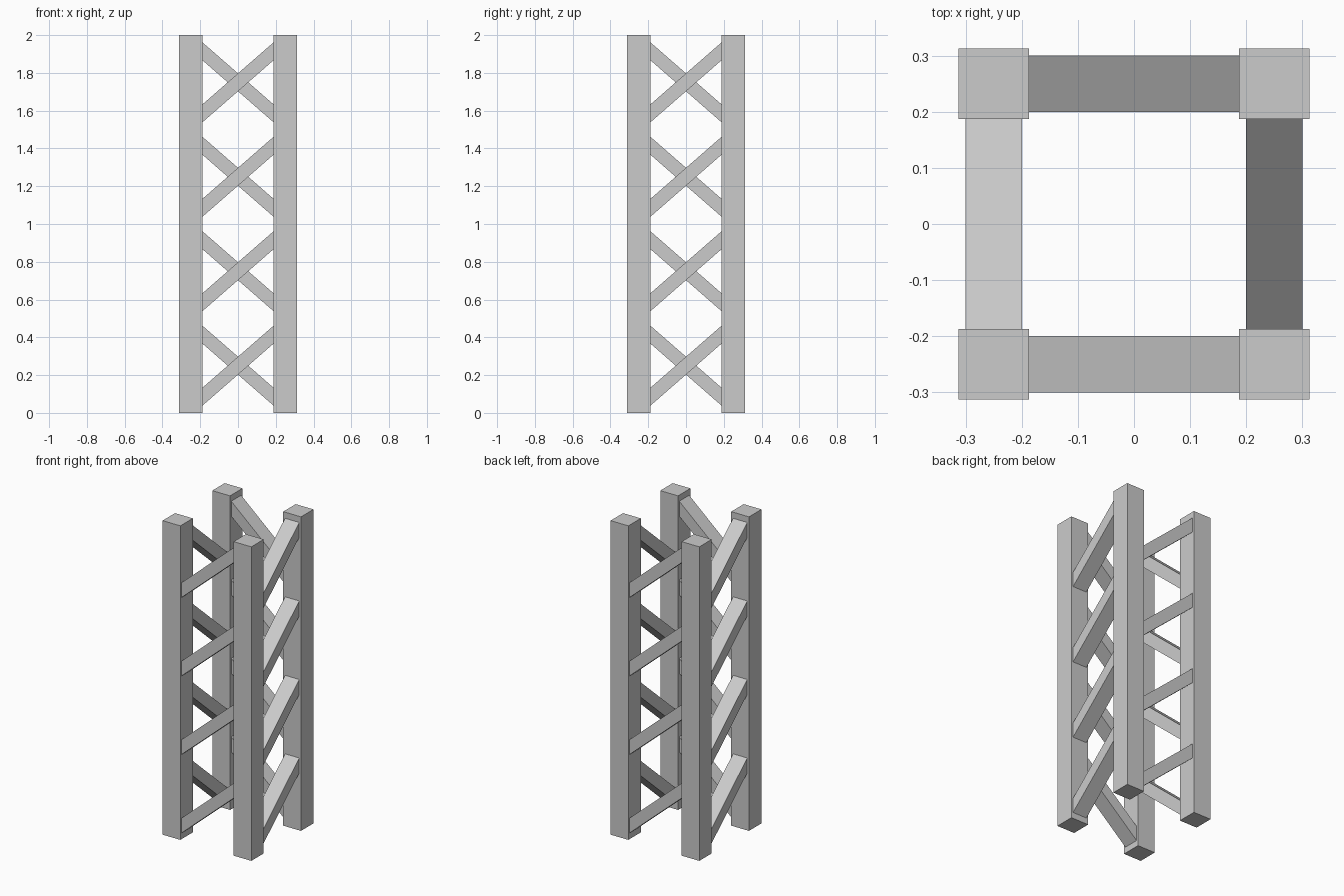
import bpy
from math import atan2, cos, sin, pi, hypot
from mathutils import Matrix

if "Cube" in bpy.data.objects:
    bpy.data.objects.remove(bpy.data.objects["Cube"])

HEIGHT, POST, OFFSET = 2.0, 0.125, 0.25
BAYS, BAY_H = 4, 0.5
SLOPE = 0.872          # rise per unit run of each brace


def box(name, size, matrix):
    bpy.ops.mesh.primitive_cube_add(size=1)
    ob = bpy.context.object
    ob.name = name
    ob.data.transform(matrix @ Matrix.Diagonal((*size, 1)))
    return ob


angle = atan2(SLOPE, 1)
length = 2 * hypot(OFFSET, OFFSET * SLOPE)
sides = ("front", "right", "back", "left")

for k, side in enumerate(sides):
    turn = Matrix.Rotation(k * pi / 2, 4, 'Z')

    # Square corner post
    box(f"{side}_corner_post", (POST, POST, HEIGHT),
        turn @ Matrix.Translation((OFFSET, -OFFSET, HEIGHT / 2)))

    # Diagonal braces, one per bay, ends buried in the posts
    for i in range(BAYS):
        box(f"{side}_brace_{i + 1}", (length, 0.1, 0.0715),
            turn @ Matrix.Translation((0, -OFFSET, BAY_H * (i + 0.5)))
            @ Matrix.Rotation(-angle, 4, 'Y'))
